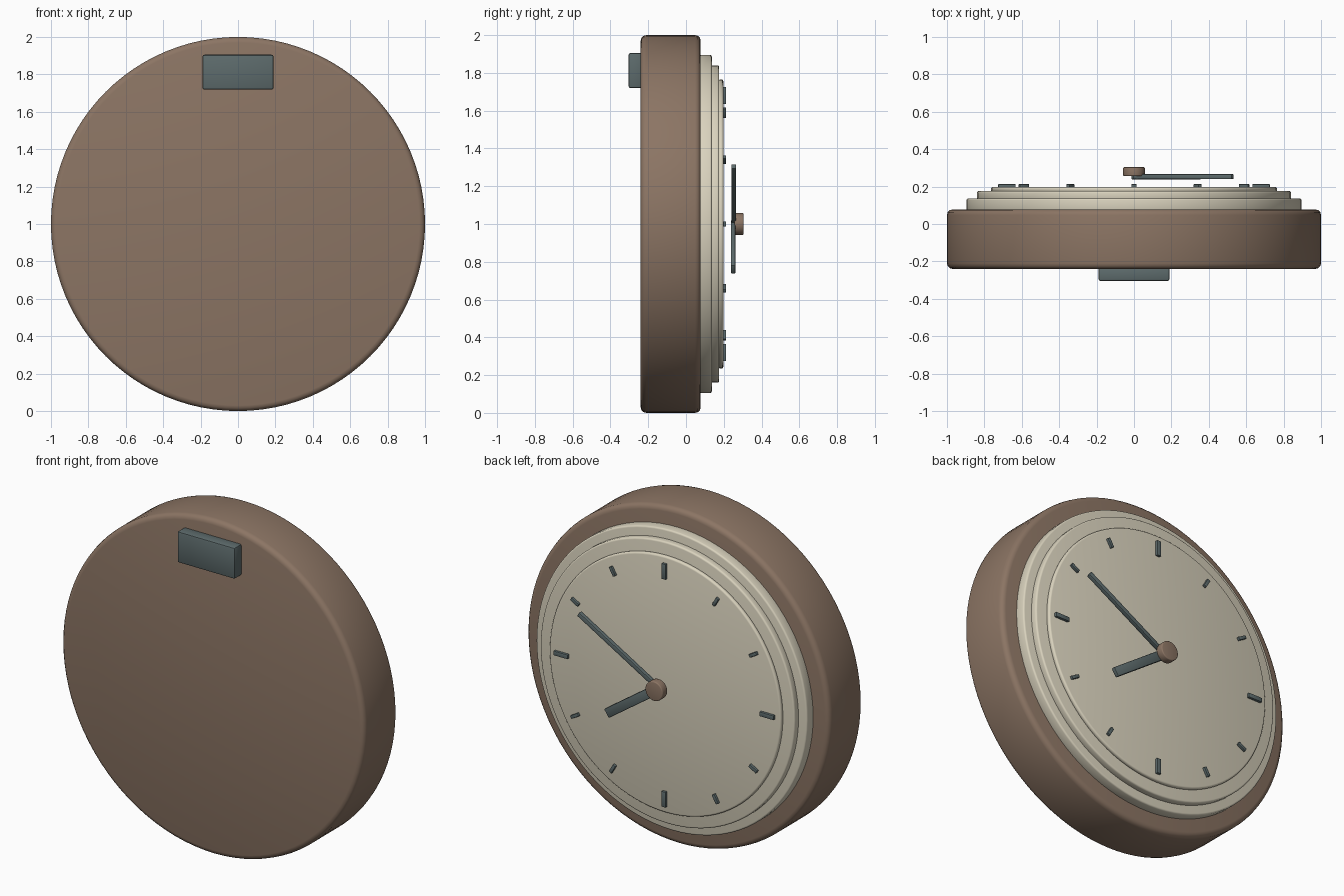
import bpy, math
from mathutils import Matrix, Vector

if "Cube" in bpy.data.objects:
    bpy.data.objects.remove(bpy.data.objects["Cube"])


def material(name, srgb):
    m = bpy.data.materials.new(name)
    lin = [((c / 255 + 0.055) / 1.055) ** 2.4 for c in srgb]
    m.diffuse_color = (*lin, 1)
    m.use_nodes = True
    m.node_tree.nodes["Principled BSDF"].inputs["Base Color"].default_value = m.diffuse_color
    return m


BROWN = material("wood brown", (140, 117, 100))
CREAM = material("cream", (218, 211, 190))
SLATE = material("slate", (93, 107, 108))


def finish(o, name, mat, bevel, segs=3):
    o.name = name
    o.data.materials.append(mat)
    if bevel:
        b = o.modifiers.new("bevel", 'BEVEL')
        b.width, b.segments, b.limit_method = bevel, segs, 'ANGLE'
        b.angle_limit = math.radians(40)
    bpy.ops.object.select_all(action='DESELECT')
    o.select_set(True)
    bpy.context.view_layer.objects.active = o
    bpy.ops.object.transform_apply(location=True, rotation=True, scale=True)
    if b_apply(o):
        bpy.ops.object.shade_smooth_by_angle(angle=math.radians(35))
    return o


def b_apply(o):
    for m in list(o.modifiers):
        bpy.ops.object.modifier_apply(modifier=m.name)
    return True


def disc(name, r, y0, y1, mat, bevel, sides=96):
    bpy.ops.mesh.primitive_cylinder_add(vertices=sides, radius=r, depth=y1 - y0,
                                        location=(0, (y0 + y1) / 2, 1),
                                        rotation=(math.pi / 2, 0, 0))
    return finish(bpy.context.object, name, mat, bevel)


def box(name, x, y0, y1, z, w, h, mat, bevel, angle=0.0):
    """Box whose local z is turned by angle from up towards +x."""
    bpy.ops.mesh.primitive_cube_add(size=1, location=(x, (y0 + y1) / 2, z))
    o = bpy.context.object
    o.scale = (w, y1 - y0, h)
    o.rotation_euler = (0, angle, 0)
    return finish(o, name, mat, bevel, 2)


def radial(name, clock_deg, r0, r1, width, y0, y1, bevel):
    # lies along a ray from the dial centre
    a = math.radians(clock_deg)
    r = (r0 + r1) / 2
    return box(name, r * math.sin(a), y0, y1, 1 + r * math.cos(a),
               width, r1 - r0, SLATE, bevel, a)


# case and stepped rings
disc("case", 1.0, -0.24, 0.078, BROWN, 0.03)
disc("outer_ring", 0.895, 0.07, 0.137, CREAM, 0.01)
disc("middle_ring", 0.84, 0.13, 0.176, CREAM, 0.01)
disc("dial", 0.765, 0.17, 0.198, CREAM, 0.011)

# hour marks, longer at the quarters
for i in range(12):
    half, w = (0.046, 0.026) if i % 3 == 0 else (0.028, 0.019)
    radial(f"hour_mark_{i}", i * 30, 0.68 - half, 0.68 + half, w, 0.196, 0.213, 0.002)

# hands and hub (the dial faces +y, so the hands lie on the +x side)
radial("minute_hand", 60, 0, 0.61, 0.027, 0.240, 0.266, 0.005)
radial("hour_hand", 125, 0, 0.42, 0.055, 0.238, 0.262, 0.005)
disc("hub", 0.058, 0.256, 0.304, BROWN, 0.006, 32)

# hanging block on the plain side
box("hanger_block", 0, -0.304, -0.23, 1.812, 0.38, 0.186, SLATE, 0.01)
